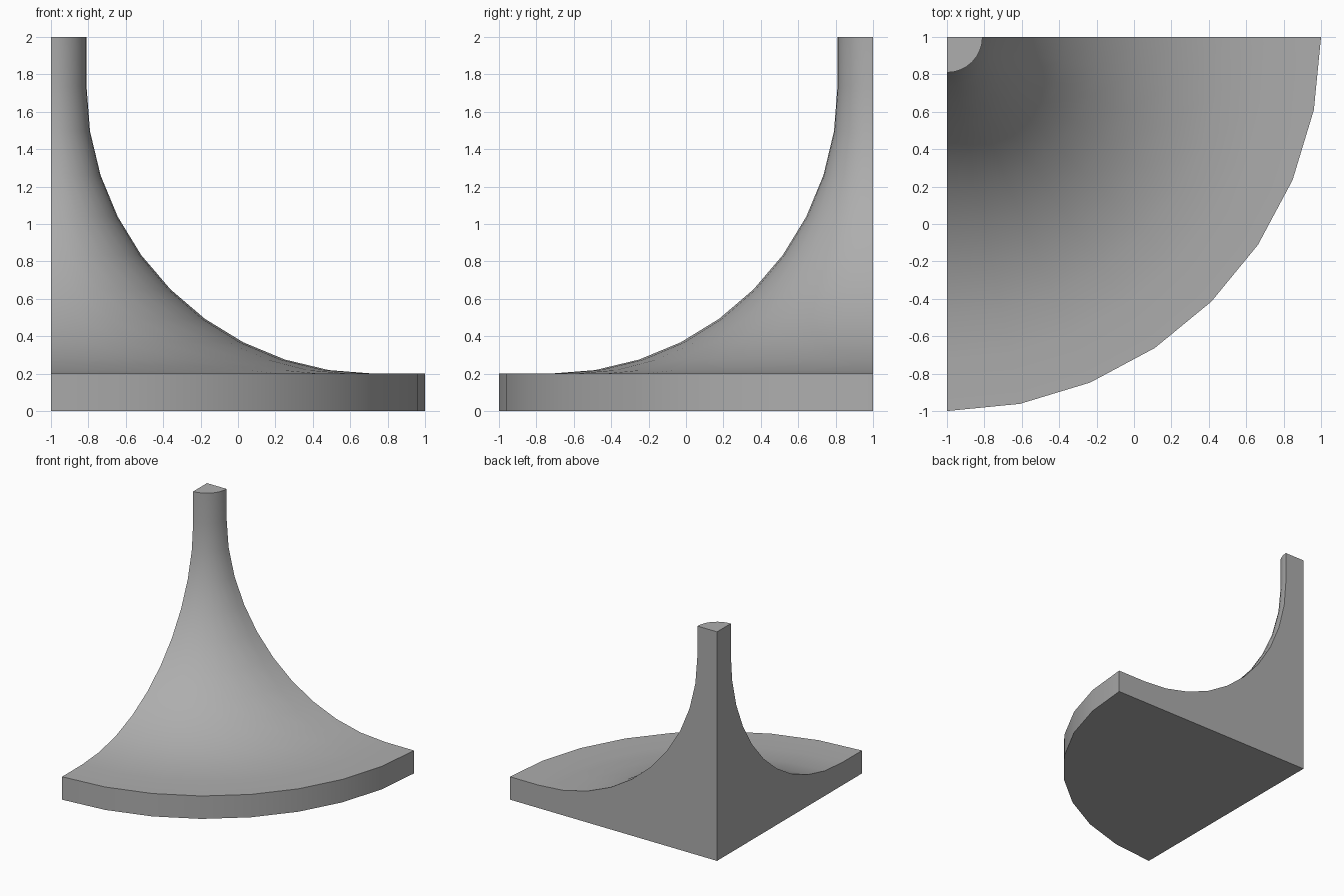
import bpy
import bmesh
from math import cos, sin, pi, radians
from mathutils import Matrix, Vector

cube = bpy.data.objects.get("Cube")
if cube:
    bpy.data.objects.remove(cube, do_unlink=True)

# One plain grey material
grey = bpy.data.materials.new("plain_grey")
grey.use_nodes = True
colour = (0.42, 0.42, 0.42, 1)
grey.diffuse_color = colour
grey.node_tree.nodes["Principled BSDF"].inputs["Base Color"].default_value = colour

# Corner axis of the quarter turn, and the main sizes
AXIS = Vector((-1, 1, 0))
OUTER, STEM, BASE_H, TOP = 2.0, 0.19, 0.2, 2.0
FILLET, STEPS, SIDES = 1.535, 10, 8

# Profile (radius, height): flat base, rim, concave sweep, slim stem
profile = [(0, 0), (OUTER, 0), (OUTER, BASE_H)]
for i in range(STEPS + 1):
    a = pi / 2 * i / STEPS
    profile.append((STEM + FILLET * (1 - sin(a)),
                    BASE_H + FILLET * (1 - cos(a))))
profile += [(STEM, TOP), (0, TOP)]

bm = bmesh.new()


def outline(angle):
    """Profile vertices placed in the upright plane at this angle."""
    turn = Matrix.Rotation(angle, 3, 'Z')
    return [bm.verts.new(AXIS + turn @ Vector((r, 0, z))) for r, z in profile]


# Swept quarter surface
verts = outline(0)
edges = [bm.edges.new(pair) for pair in zip(verts, verts[1:])]
bmesh.ops.spin(bm, geom=verts + edges, cent=AXIS, axis=(0, 0, 1),
               angle=-pi / 2, steps=SIDES)

# Two flat cut walls
for angle in (0, -pi / 2):
    bm.faces.new(outline(angle))

bmesh.ops.remove_doubles(bm, verts=bm.verts[:], dist=0.0005)
bmesh.ops.recalc_face_normals(bm, faces=bm.faces[:])

mesh = bpy.data.meshes.new("flared_quarter_pedestal")
bm.to_mesh(mesh)
bm.free()
mesh.materials.append(grey)
pedestal = bpy.data.objects.new("flared_quarter_pedestal", mesh)
bpy.context.collection.objects.link(pedestal)

# Smooth sweep, crisp rims and cuts
bpy.ops.object.select_all(action='DESELECT')
pedestal.select_set(True)
bpy.context.view_layer.objects.active = pedestal
bpy.ops.object.shade_smooth_by_angle(angle=radians(30))
